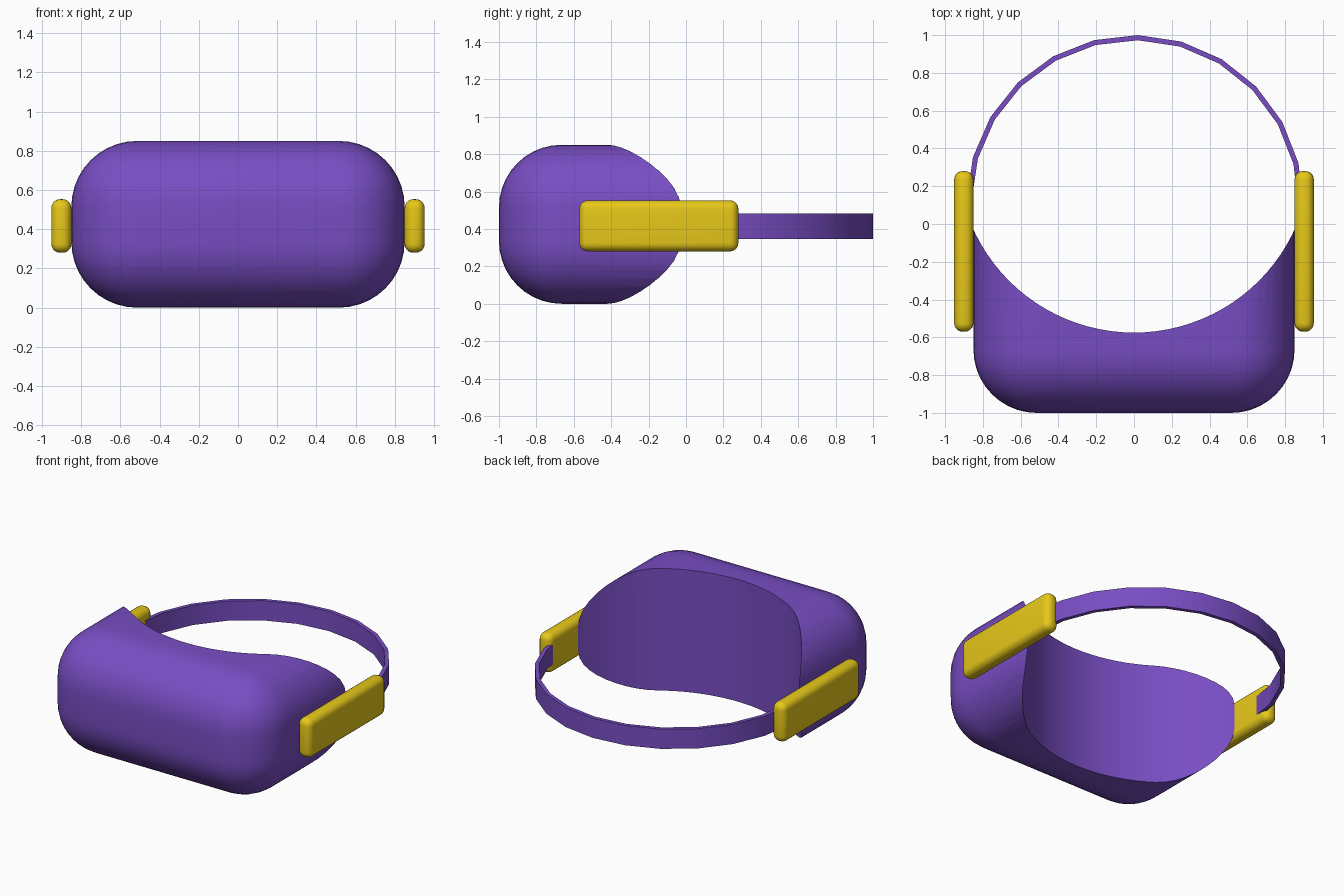
import bpy, bmesh, math

if "Cube" in bpy.data.objects:
    bpy.data.objects.remove(bpy.data.objects["Cube"])


def material(name, color):
    m = bpy.data.materials.new(name)
    m.diffuse_color = color
    m.use_nodes = True
    m.node_tree.nodes["Principled BSDF"].inputs["Base Color"].default_value = m.diffuse_color
    return m


PURPLE = material("purple", (0.19, 0.075, 0.55, 1))
YELLOW = material("yellow", (0.80, 0.58, 0.01, 1))


def activate(obj):
    bpy.ops.object.select_all(action='DESELECT')
    obj.select_set(True)
    bpy.context.view_layer.objects.active = obj


def apply(obj, mod):
    activate(obj)
    bpy.ops.object.modifier_apply(modifier=mod.name)


def rounded_box(name, lo, hi, radius, segments, mat):
    bpy.ops.mesh.primitive_cube_add(size=1, location=[(a + b) / 2 for a, b in zip(lo, hi)])
    obj = bpy.context.object
    obj.name = name
    obj.scale = [b - a for a, b in zip(lo, hi)]
    bpy.ops.object.transform_apply(location=False, rotation=False, scale=True)
    mod = obj.modifiers.new("round", 'BEVEL')
    mod.width, mod.segments = radius, segments
    apply(obj, mod)
    obj.data.materials.append(mat)
    return obj


# Visor body: a soft block hollowed by an upright cylinder for the face
body = rounded_box("visor_body", (-0.85, -1, 0), (0.85, 0.7, 0.85), 0.335, 10, PURPLE)
bpy.ops.mesh.primitive_cylinder_add(vertices=96, radius=0.935, depth=3, location=(0, 0.36, 0.4))
cutter = bpy.context.object
cutter.name = "face_cutter"
cutter.hide_render = True
cut = body.modifiers.new("face_hollow", 'BOOLEAN')
cut.operation, cut.object, cut.solver = 'DIFFERENCE', cutter, 'EXACT'
apply(body, cut)
bpy.data.objects.remove(cutter)
activate(body)
bpy.ops.object.shade_smooth_by_angle(angle=math.radians(35))

# Side arms
for side, s in (("left", -1), ("right", 1)):
    x0, x1 = sorted((s * 0.85, s * 0.952))
    arm = rounded_box(side + "_arm", (x0, -0.57, 0.28), (x1, 0.28, 0.553), 0.045, 5, YELLOW)
    activate(arm)
    bpy.ops.object.shade_smooth_by_angle(angle=math.radians(35))

# Head strap: faceted half ring swept from arm to arm
bm = bmesh.new()
previous = None
for i in range(13):
    a = math.radians(-1 + 15 * i)
    ring = [bm.verts.new((0.005 + r * math.cos(a), 0.108 + r * math.sin(a), z))
            for r, z in ((0.865, 0.345), (0.892, 0.345), (0.892, 0.482), (0.865, 0.482))]
    if previous:
        for j in range(4):
            k = (j + 1) % 4
            bm.faces.new((previous[j], previous[k], ring[k], ring[j]))
    else:
        bm.faces.new(ring)
    previous = ring
bm.faces.new(previous)
bmesh.ops.recalc_face_normals(bm, faces=bm.faces)
mesh = bpy.data.meshes.new("head_strap")
bm.to_mesh(mesh)
bm.free()
mesh.materials.append(PURPLE)
strap = bpy.data.objects.new("head_strap", mesh)
bpy.context.collection.objects.link(strap)
activate(strap)
bpy.ops.object.shade_smooth_by_angle(angle=math.radians(30))
